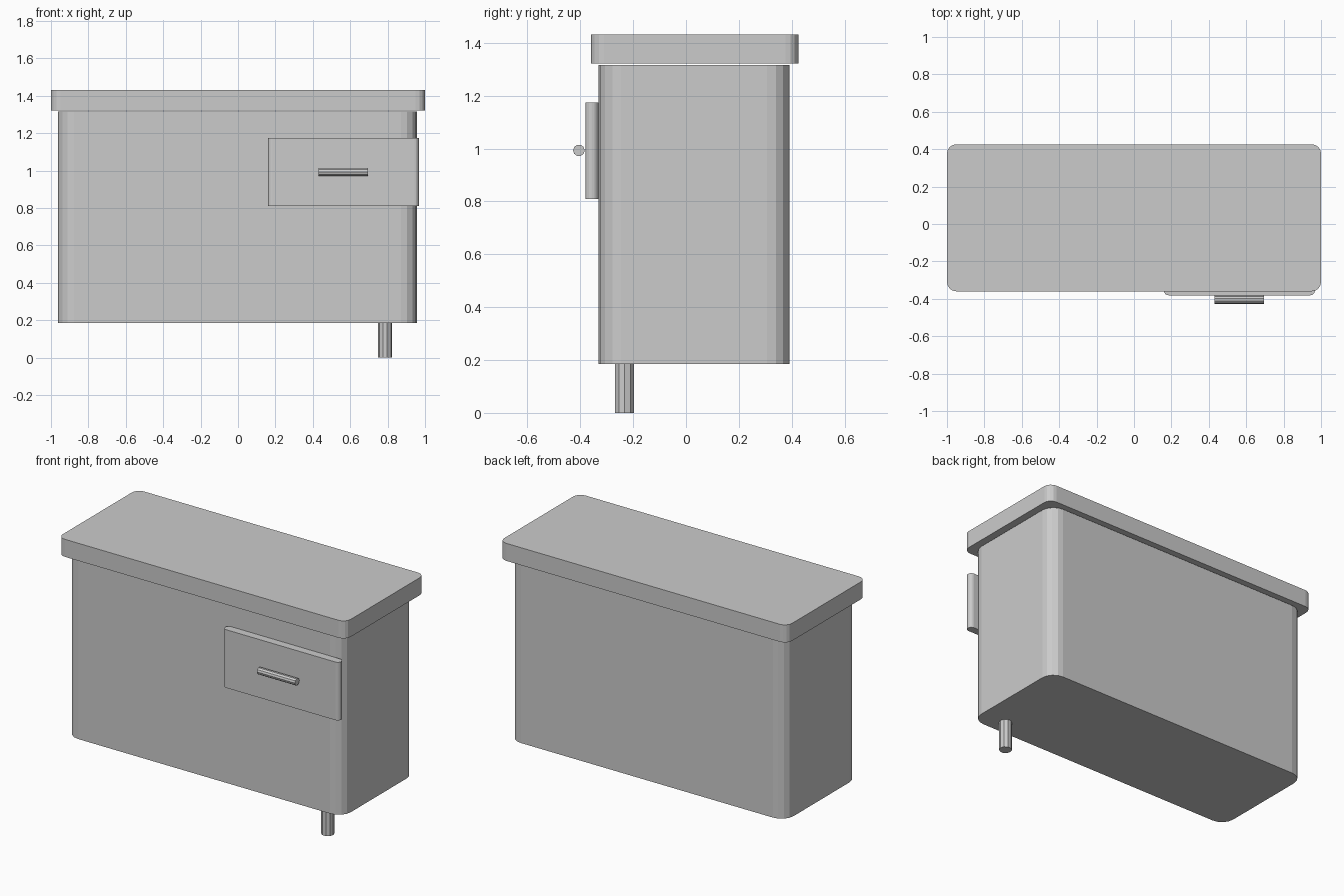
import bpy, bmesh
from math import pi

if "Cube" in bpy.data.objects:
    bpy.data.objects.remove(bpy.data.objects["Cube"])


def rounded_box(name, x, y, z, radius, segments=4):
    """Box given by its (min, max) ranges with rounded vertical edges."""
    bm = bmesh.new()
    bmesh.ops.create_cube(bm, size=1)
    for v in bm.verts:
        for i, (lo, hi) in enumerate((x, y, z)):
            v.co[i] = hi if v.co[i] > 0 else lo
    upright = [e for e in bm.edges
               if abs(e.verts[0].co.z - e.verts[1].co.z) > 0.001]
    bmesh.ops.bevel(bm, geom=upright, offset=radius, offset_type='OFFSET',
                    segments=segments, profile=0.5, affect='EDGES')
    bmesh.ops.recalc_face_normals(bm, faces=bm.faces)
    mesh = bpy.data.meshes.new(name)
    bm.to_mesh(mesh)
    bm.free()
    obj = bpy.data.objects.new(name, mesh)
    bpy.context.collection.objects.link(obj)
    return obj


def rod(name, centre, radius, length, rotation):
    """Ten-sided flat-faced rod."""
    bpy.ops.mesh.primitive_cylinder_add(vertices=10, radius=radius, depth=length,
                                        location=centre, rotation=rotation)
    bpy.context.object.name = name


# Cabinet body and overhanging top
rounded_box("body", (-0.963, 0.957), (-0.331, 0.392), (0.185, 1.316), 0.085)
rounded_box("top", (-1, 1), (-0.36, 0.426), (1.321, 1.431), 0.05)

# Drawer front with its bar handle
rounded_box("drawer_front", (0.16, 0.967), (-0.381, -0.331), (0.81, 1.175), 0.024)
rod("drawer_handle", (0.562, -0.405, 0.993), 0.022, 0.265, (0, pi / 2, 0))

# Single front right leg
rod("front_right_leg", (0.786, -0.232, 0.0925), 0.038, 0.185, (0, 0, pi / 2))
